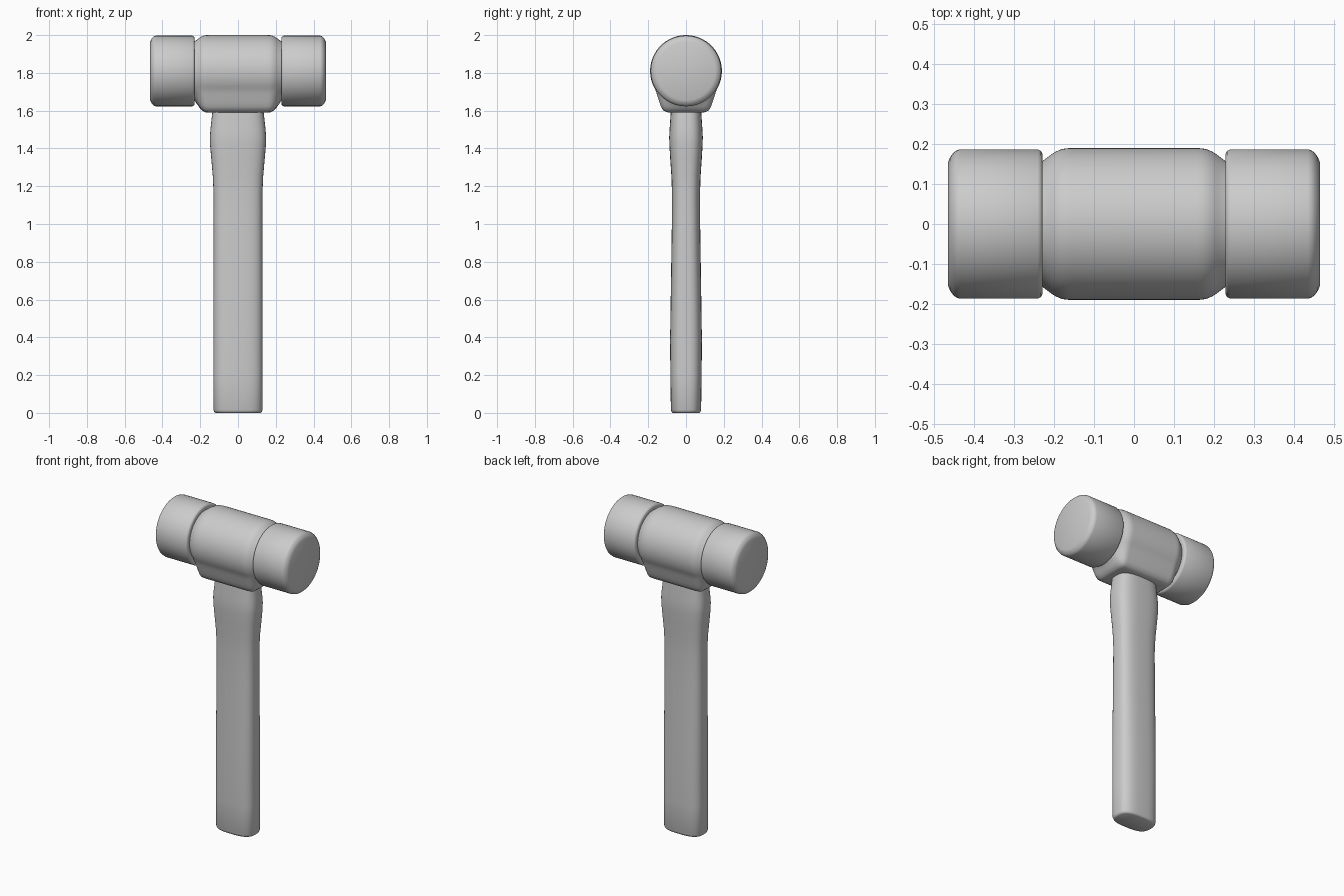
import bpy, math

if "Cube" in bpy.data.objects:
    bpy.data.objects.remove(bpy.data.objects["Cube"])

grey = bpy.data.materials.new("plain grey")
grey.diffuse_color = (0.6, 0.6, 0.6, 1)
grey.use_nodes = True
grey.node_tree.nodes["Principled BSDF"].inputs["Base Color"].default_value = grey.diffuse_color
AXIS_Z = 1.81   # height of the head's axis


def loft(name, rings):
    """Skin a list of equal-length rings and cap both ends."""
    n = len(rings[0])
    verts = [p for ring in rings for p in ring]
    faces = [(i * n + j, i * n + (j + 1) % n, (i + 1) * n + (j + 1) % n, (i + 1) * n + j)
             for i in range(len(rings) - 1) for j in range(n)]
    faces.append(tuple(reversed(range(n))))
    faces.append(tuple(range(len(verts) - n, len(verts))))
    mesh = bpy.data.meshes.new(name)
    mesh.from_pydata(verts, [], faces)
    mesh.materials.append(grey)
    obj = bpy.data.objects.new(name, mesh)
    bpy.context.collection.objects.link(obj)
    bpy.ops.object.select_all(action='DESELECT')
    obj.select_set(True)
    bpy.context.view_layer.objects.active = obj
    bpy.ops.object.mode_set(mode='EDIT')
    bpy.ops.mesh.select_all(action='SELECT')
    bpy.ops.mesh.normals_make_consistent(inside=False)
    bpy.ops.object.mode_set(mode='OBJECT')
    bpy.ops.object.shade_smooth_by_angle(angle=math.radians(40))
    return obj


def head_ring(x, radius, n=72):
    """Ring around the x axis; radius is a function of the angle."""
    ring = []
    for j in range(n):
        a = 2 * math.pi * j / n
        r = radius(a)
        ring.append((x, r * math.cos(a), AXIS_Z + r * math.sin(a)))
    return ring


def body_radius(a):
    """Round on top, tapering sides and a flat base underneath."""
    c, s = abs(math.cos(a)), math.sin(a)
    if s >= 0:
        return 0.19
    base = -s / 0.22
    side = max(0, 0.954 * c - 0.30 * s) / 0.184
    return max(0.19, (base ** 16 + side ** 16) ** (-1 / 16))


# Head body: narrow round necks swelling to the full section
half = [(0.235, 0), (0.228, 0.06), (0.205, 0.57), (0.195, 0.75),
        (0.182, 0.91), (0.17, 0.98), (0.155, 1)]
stations = [(-x, t) for x, t in half] + half[::-1]
loft("head_body", [head_ring(x, lambda a, t=t: 0.156 * (1 - t) + body_radius(a) * t)
                   for x, t in stations])

# Striking faces: rounded cylinders at both ends
cap = [(0.229, 0.165), (0.229, 0.176), (0.233, 0.183), (0.241, 0.187), (0.435, 0.187),
       (0.445, 0.184), (0.453, 0.177), (0.46, 0.167), (0.465, 0.155)]
for side, label in ((-1, "left"), (1, "right")):
    loft("striking_face_" + label,
         [head_ring(side * x, lambda a, r=r: r) for x, r in cap])

# Handle: rounded flat grip flaring under the head (z, half width, half depth)
grip = [(0, 0.118, 0.07), (0.004, 0.125, 0.076), (0.015, 0.13, 0.08), (0.2, 0.131, 0.083),
        (0.4, 0.131, 0.084), (0.6, 0.131, 0.081), (0.8, 0.13, 0.078), (1.0, 0.129, 0.075),
        (1.15, 0.129, 0.074), (1.25, 0.133, 0.077), (1.35, 0.142, 0.084),
        (1.42, 0.148, 0.088), (1.46, 0.149, 0.089), (1.5, 0.146, 0.087),
        (1.59, 0.136, 0.081), (1.7, 0.12, 0.075)]


def power(v, e):
    return math.copysign(abs(v) ** e, v)


rings = []
for z, w, d in grip:
    angles = [2 * math.pi * j / 56 for j in range(56)]
    rings.append([(w * power(math.cos(a), 0.68), d * power(math.sin(a), 0.68), z)
                  for a in angles])
loft("handle", rings)
